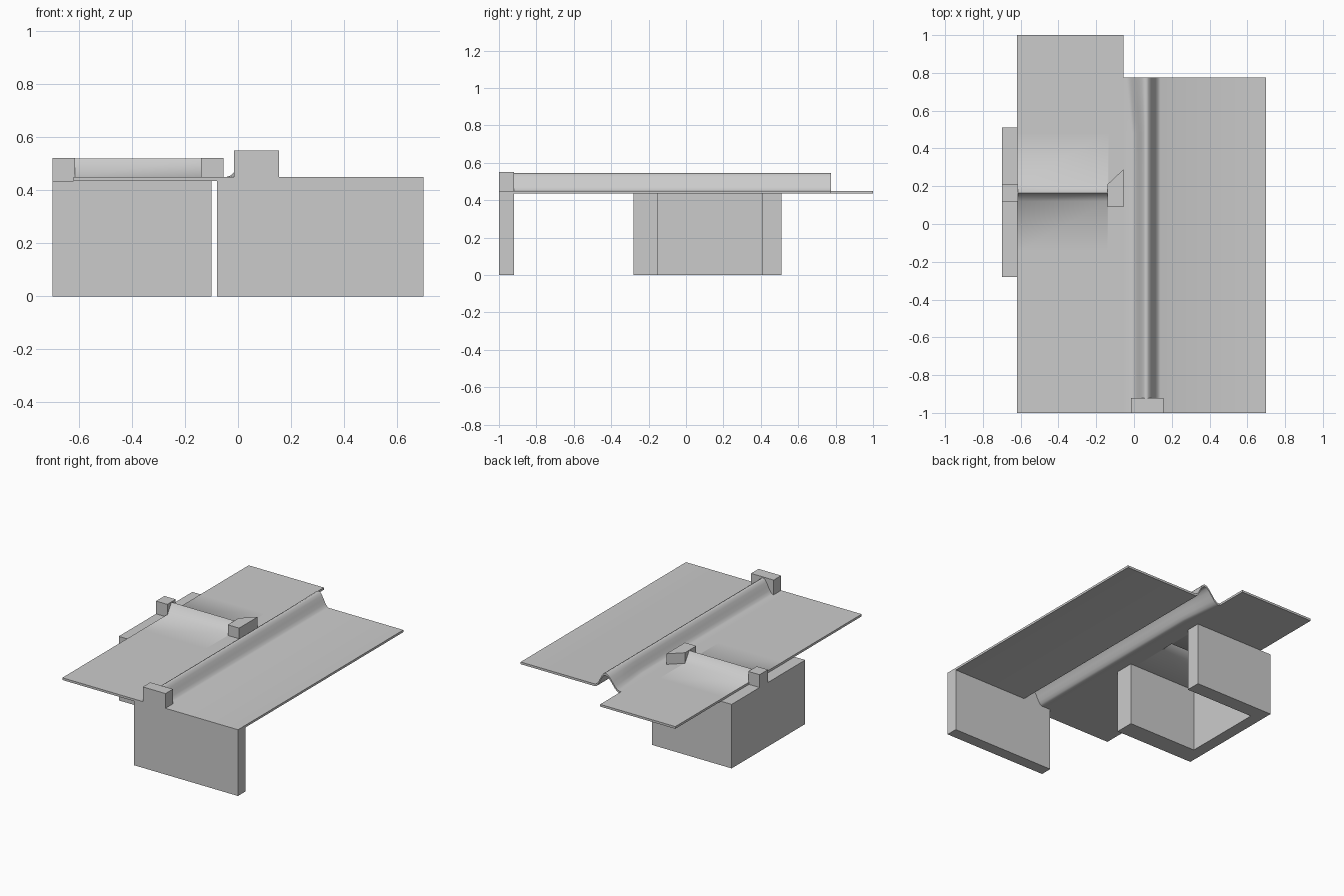
import bpy, bmesh, math

cube = bpy.data.objects.get("Cube")
if cube:
    bpy.data.objects.remove(cube, do_unlink=True)

# One plain grey for everything
grey = bpy.data.materials.new("plain grey")
grey.use_nodes = True
grey.diffuse_color = (0.6, 0.6, 0.6, 1)
grey.node_tree.nodes["Principled BSDF"].inputs["Base Color"].default_value = (0.6, 0.6, 0.6, 1)

PLATE_TOP, PLATE_BOTTOM = 0.45, 0.435


def finish(name, bm):
    bmesh.ops.recalc_face_normals(bm, faces=bm.faces)
    mesh = bpy.data.meshes.new(name)
    bm.to_mesh(mesh)
    bm.free()
    mesh.materials.append(grey)
    obj = bpy.data.objects.new(name, mesh)
    bpy.context.collection.objects.link(obj)
    return obj


def prism(name, outline, z0, z1):
    """Extrude a plan outline between two heights."""
    bm = bmesh.new()
    face = bm.faces.new([bm.verts.new((x, y, z0)) for x, y in outline])
    ext = bmesh.ops.extrude_face_region(bm, geom=[face])
    top = [v for v in ext["geom"] if isinstance(v, bmesh.types.BMVert)]
    bmesh.ops.translate(bm, verts=top, vec=(0, 0, z1 - z0))
    return finish(name, bm)


def box(name, x0, x1, y0, y1, z0, z1):
    return prism(name, [(x0, y0), (x1, y0), (x1, y1), (x0, y1)], z0, z1)


# Deck sheet: flat plate pressed up into a long ridge and a short cross ridge
RIDGE_X, RIDGE_HALF, RIDGE_H = 0.065, 0.075, 0.095
STEPS = 12
ridge = [-1 + 2 * i / STEPS for i in range(STEPS + 1)]
columns = [(-0.62, None), (-0.14, None), (-0.135, None), (-0.055, None)]
columns += [(RIDGE_X + RIDGE_HALF * t, t) for t in ridge] + [(0.70, None)]
rows = [-1, -0.92, -0.15, 0.12, 0.165, 0.21, 0.48, 0.6, 0.69, 0.775, 1]


def point(x, t, y):
    z = PLATE_TOP
    if t is not None:
        z += RIDGE_H * (0.5 + 0.5 * math.cos(math.pi * t))
        if t < 0:  # the left flank flares toward the back end
            flare = min(max((y - 0.48) / 0.295, 0), 1)
            x += 0.035 * t * flare
    elif x < -0.137 and abs(y - 0.165) < 0.01:
        z += 0.07
    return x, y, z


bm = bmesh.new()
grid = [[bm.verts.new(point(x, t, y)) for x, t in columns] for y in rows]
for j in range(len(rows) - 1):
    for i in range(len(columns) - 1):
        if rows[j] > 0.7 and i >= 3:
            continue  # notch at the back
        bm.faces.new((grid[j][i], grid[j][i + 1], grid[j + 1][i + 1], grid[j + 1][i]))
bmesh.ops.delete(bm, geom=[v for v in bm.verts if not v.link_faces], context="VERTS")
ext = bmesh.ops.extrude_face_region(bm, geom=list(bm.faces))
low = [v for v in ext["geom"] if isinstance(v, bmesh.types.BMVert)]
bmesh.ops.translate(bm, verts=low, vec=(0, 0, PLATE_BOTTOM - PLATE_TOP))
deck = finish("deck_sheet", bm)
bpy.ops.object.select_all(action="DESELECT")
deck.select_set(True)
bpy.context.view_layer.objects.active = deck
bpy.ops.object.shade_smooth_by_angle(angle=math.radians(62))

# Front support wall with the block that closes the long ridge
box("front_wall", -0.08, 0.70, -1, -0.92, 0, PLATE_BOTTOM)
box("front_ridge_block", -0.015, 0.155, -1, -0.92, PLATE_BOTTOM, 0.55)

# Side support: three walls, open toward the middle
prism("side_support", [(-0.70, -0.28), (-0.10, -0.28), (-0.10, -0.15), (-0.62, -0.15),
                       (-0.62, 0.41), (-0.10, 0.41), (-0.10, 0.51), (-0.70, 0.51)],
      0, PLATE_BOTTOM)

# Blocks at both ends of the cross ridge
box("outer_ridge_block", -0.70, -0.615, 0.12, 0.21, PLATE_BOTTOM, 0.522)
prism("inner_ridge_block", [(-0.14, 0.09), (-0.055, 0.09), (-0.055, 0.29), (-0.14, 0.21)],
      PLATE_TOP - 0.005, 0.522)
